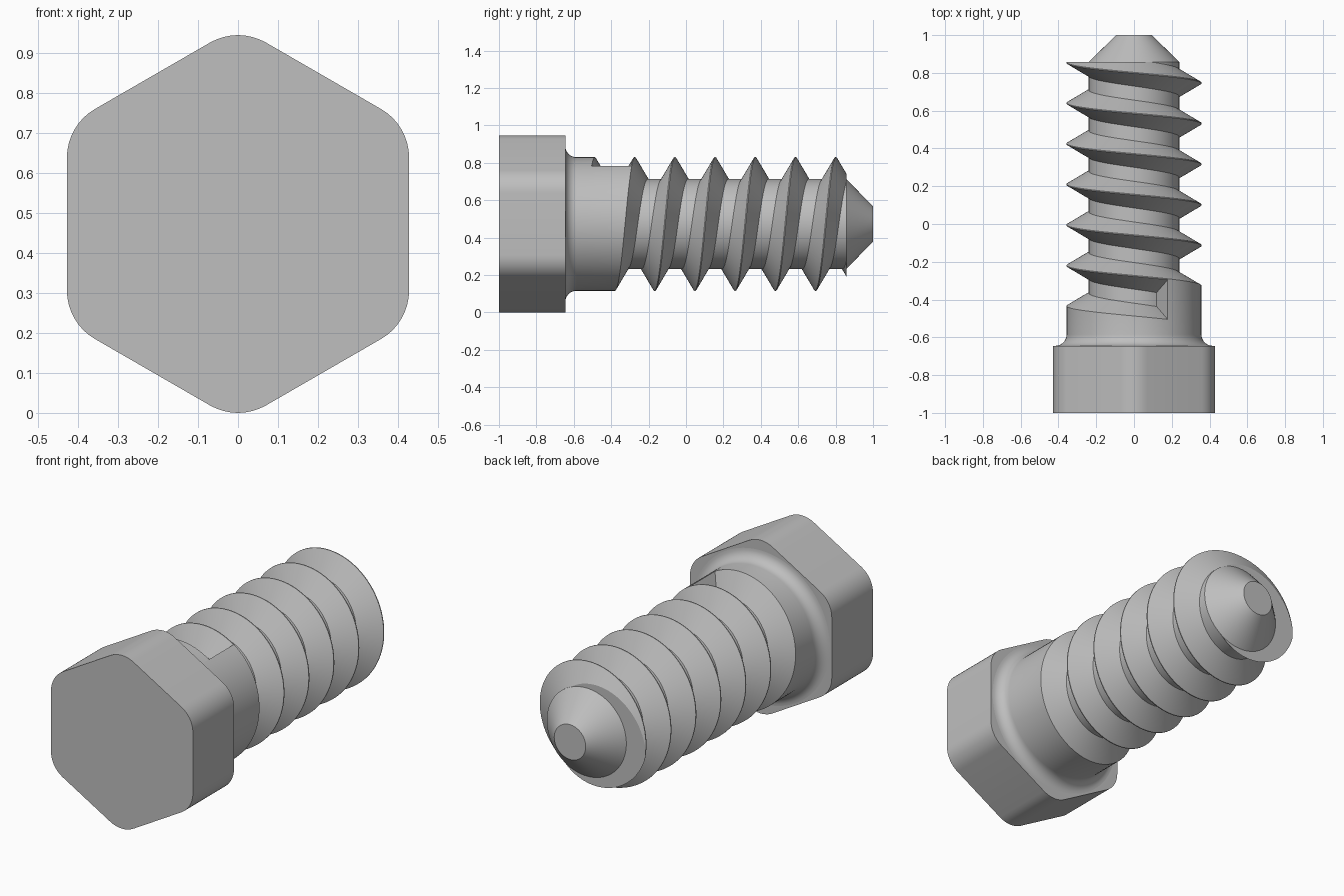
import bpy, bmesh
from math import sin, cos, pi, radians, sqrt

cube = bpy.data.objects.get("Cube")
if cube:
    bpy.data.objects.remove(cube, do_unlink=True)

AXIS_Z = 0.4725          # height of the screw axis
HEAD_BACK = -0.645       # where the head meets the shank
APOTHEM, CORNER = 0.428, 0.14
OUTER, ROOT = 0.357, 0.24
FILLET = 0.06
PITCH = 0.215
START_Y, START_ANGLE = -0.40, radians(30)
HALF_TOP, HALF_FLOOR = 0.105, 0.037
THREAD_END = 0.857
STEPS = 96

steel = bpy.data.materials.new("grey steel")
steel.use_nodes = True
GREY = (0.52, 0.52, 0.52, 1)
steel.diffuse_color = GREY
steel.node_tree.nodes["Principled BSDF"].inputs["Base Color"].default_value = GREY


def finish(name, bm):
    mesh = bpy.data.meshes.new(name)
    bm.to_mesh(mesh)
    bm.free()
    mesh.materials.append(steel)
    for poly in mesh.polygons:
        poly.use_smooth = True
    mesh.set_sharp_from_angle(angle=radians(28))
    obj = bpy.data.objects.new(name, mesh)
    bpy.context.collection.objects.link(obj)
    return obj


def build_head():
    """Hexagonal prism with rounded corners."""
    bm = bmesh.new()
    centre = (APOTHEM - CORNER) / cos(pi / 6)
    ring = []
    for k in range(6):
        mid = k * pi / 3
        for s in range(9):
            a = mid + (s / 8 - 0.5) * pi / 3
            x = centre * sin(mid) + CORNER * sin(a)
            z = centre * cos(mid) + CORNER * cos(a)
            ring.append(bm.verts.new((x, -1, AXIS_Z + z)))
    front = bm.faces.new(ring)
    back = bmesh.ops.extrude_face_region(bm, geom=[front], use_keep_orig=True)
    moved = [v for v in back["geom"] if isinstance(v, bmesh.types.BMVert)]
    bmesh.ops.translate(bm, verts=moved, vec=(0, HEAD_BACK + 1, 0))
    bmesh.ops.recalc_face_normals(bm, faces=bm.faces)
    finish("hex_head", bm)


def column_profile(turn):
    """Radius against y along the shank at one angle of the helix."""
    # fillet under the head
    pts = []
    for s in range(9):
        a = s / 8 * pi / 2
        pts.append((HEAD_BACK + FILLET * (1 - cos(a)), OUTER + FILLET * (1 - sin(a))))
    # trapezoid groove once per turn
    for k in range(7):
        c = START_Y + PITCH * (turn + k)
        pts += [(c - HALF_TOP, OUTER), (c - HALF_FLOOR, ROOT),
                (c + HALF_FLOOR, ROOT), (c + HALF_TOP, OUTER)]
    # cut the thread off square at its end
    cut, stop = [], None
    for i, (y, r) in enumerate(pts):
        if y > THREAD_END:
            if stop is None:
                y0, r0 = pts[i - 1]
                stop = (THREAD_END, r0 + (r - r0) * (THREAD_END - y0) / (y - y0))
            y, r = stop
        cut.append((y, r))
    # conical tip
    return cut + [(THREAD_END, ROOT), (1, 0.095), (1, 0)]


def build_shank():
    bm = bmesh.new()
    columns = []
    for j in range(STEPS + 1):
        turn = j / STEPS
        a = START_ANGLE - 2 * pi * turn
        columns.append([bm.verts.new((r * sin(a), y, AXIS_Z + r * cos(a)))
                        for y, r in column_profile(turn)])
    for c, d in zip(columns, columns[1:]):
        for i in range(len(c) - 1):
            bm.faces.new((c[i], c[i + 1], d[i + 1], d[i]))
    # flat wall where the groove begins
    bm.faces.new(columns[0][12:8:-1])
    bmesh.ops.remove_doubles(bm, verts=bm.verts, dist=0.0002)
    finish("threaded_shank", bm)


build_head()
build_shank()
